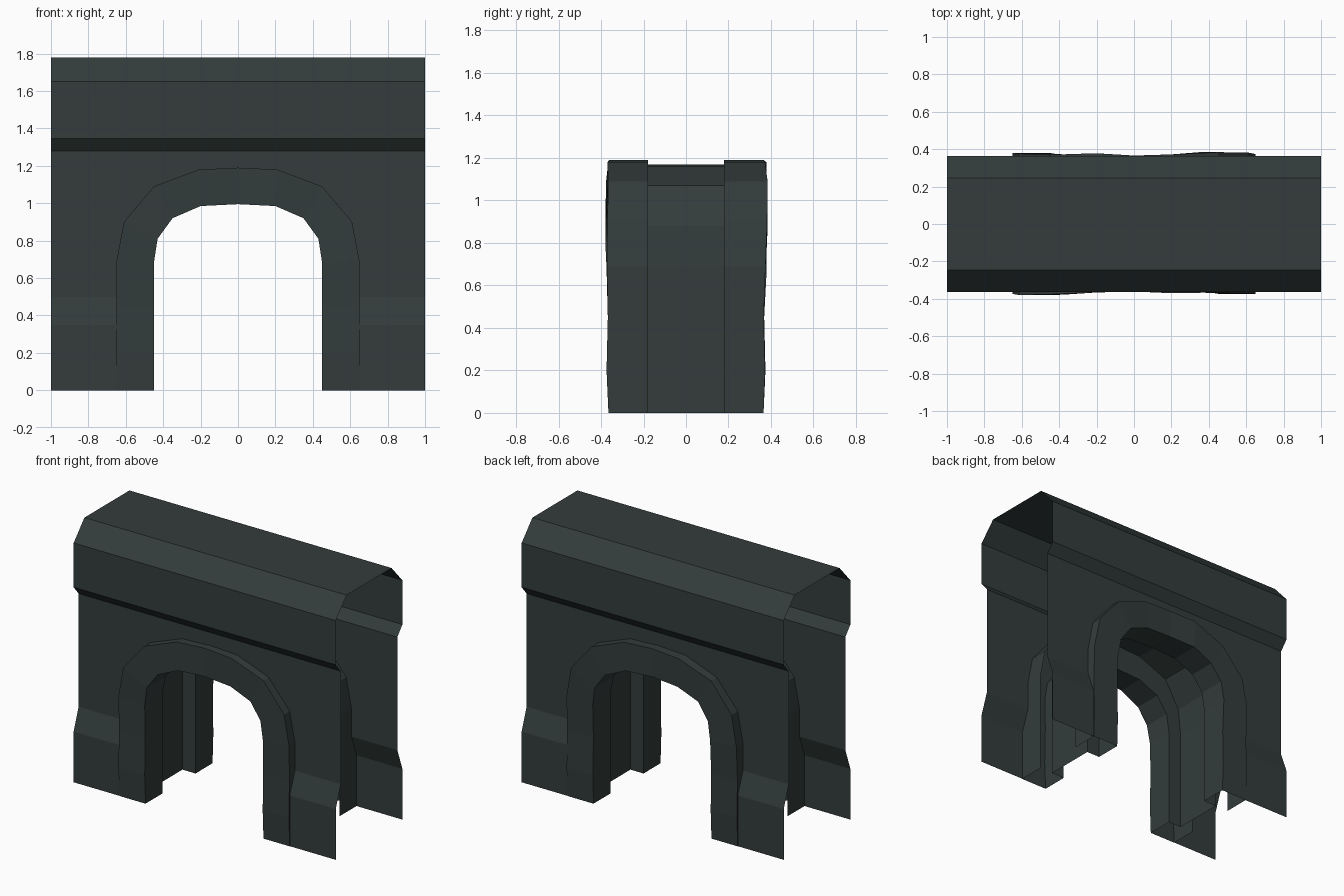
import bpy, bmesh

if "Cube" in bpy.data.objects:
    bpy.data.objects.remove(bpy.data.objects["Cube"])

stone = bpy.data.materials.new("dark slate")
stone.diffuse_color = (0.033, 0.045, 0.044, 1)
stone.use_nodes = True
stone.node_tree.nodes["Principled BSDF"].inputs["Base Color"].default_value = stone.diffuse_color


def make(name, strips):
    """Build one object from strips of quads between pairs of polylines."""
    bm = bmesh.new()
    for a, b in strips:
        va = [bm.verts.new(p) for p in a]
        vb = [bm.verts.new(p) for p in b]
        for i in range(len(a) - 1):
            quad = (va[i], va[i + 1], vb[i + 1], vb[i])
            bm.faces.new(quad)
    bmesh.ops.remove_doubles(bm, verts=bm.verts[:], dist=0.0005)
    mesh = bpy.data.meshes.new(name)
    bm.to_mesh(mesh)
    bm.free()
    mesh.materials.append(stone)
    ob = bpy.data.objects.new(name, mesh)
    bpy.context.collection.objects.link(ob)
    return ob


def turn(strips):
    """Half turn about z, for the back side."""
    return [tuple([(-x, -y, z) for x, y, z in line] for line in s) for s in strips]


def full(half):
    """Mirror a right-hand half path (foot to crown) into left-to-right order."""
    return [(-x, z) for x, z in half] + [p for p in half[-2::-1]]


inner_half = [(.45, 0), (.45, .2), (.45, .45), (.45, .68), (.43, .81), (.35, .92), (.2, .985), (0, .995)]
outer_half = [(.65, 0), (.65, .2), (.65, .45), (.65, .69), (.61, .9), (.45, 1.09), (.21, 1.18), (0, 1.19)]
mid_half = [(.55, 0), (.55, .2), (.55, .45), (.55, .69), (.53, .88), (.42, 1.07), (.2, 1.16), (0, 1.17)]
inner, outer, mid = full(inner_half), full(outer_half), full(mid_half)

# wall side: lower rows stop at the arch, upper rows run the full width
base, wall = -.363, -.308
levels = [(base, 0, .65), (base, .35, .65), (wall, .5, .65), (wall, .69, .65), (wall, .9, .61),
          (wall, 1.09, .45), (wall, 1.18, .21), (wall, 1.19, 0)]
side = []
for (y0, z0, x0), (y1, z1, x1) in zip(levels, levels[1:]):
    side.append(([(-1, y0, z0), (-x0, y0, z0)], [(-1, y1, z1), (-x1, y1, z1)]))
    side.append(([(x0, y0, z0), (1, y0, z0)], [(x1, y1, z1), (1, y1, z1)]))
upper = [(wall, 1.19), (wall, 1.28), (base, 1.345), (base, 1.65), (-.245, 1.78)]
for (y0, z0), (y1, z1) in zip(upper, upper[1:]):
    side.append(([(-1, y0, z0), (1, y0, z0)], [(-1, y1, z1), (1, y1, z1)]))
make("front_wall", side)
make("back_wall", turn(side))

# flat top
make("wall_top", [([(-1, -.245, 1.78), (1, -.245, 1.78)], [(-1, .245, 1.78), (1, .245, 1.78)])])

# arch surrounds, with a slightly uneven hewn face
STEP = -.18


def at(path, y):
    return [(x, y, z) for x, z in path]


def surround(depths):
    f_in = [(x, -d, z) for (x, z), d in zip(inner, depths)]
    f_out = [(x, -d, z) for (x, z), d in zip(outer, depths)]
    return [(f_in, f_out),
            (f_out, at(outer, STEP)),
            (at(inner, STEP), f_in),
            (at(mid, STEP), at(inner, STEP))]


front_d = [.365, .374, .368, .374, .38, .376, .366, .361, .37, .366, .37, .372, .368, .374, .365]
back_d = [.365, .372, .366, .374, .382, .384, .372, .366, .378, .37, .376, .38, .368, .374, .365]
make("front_arch_surround", surround(front_d))
make("back_arch_surround", turn(surround(back_d)))

# recessed passage lining between the surrounds
make("passage_lining", [(at(mid, -STEP), at(mid, STEP))])
